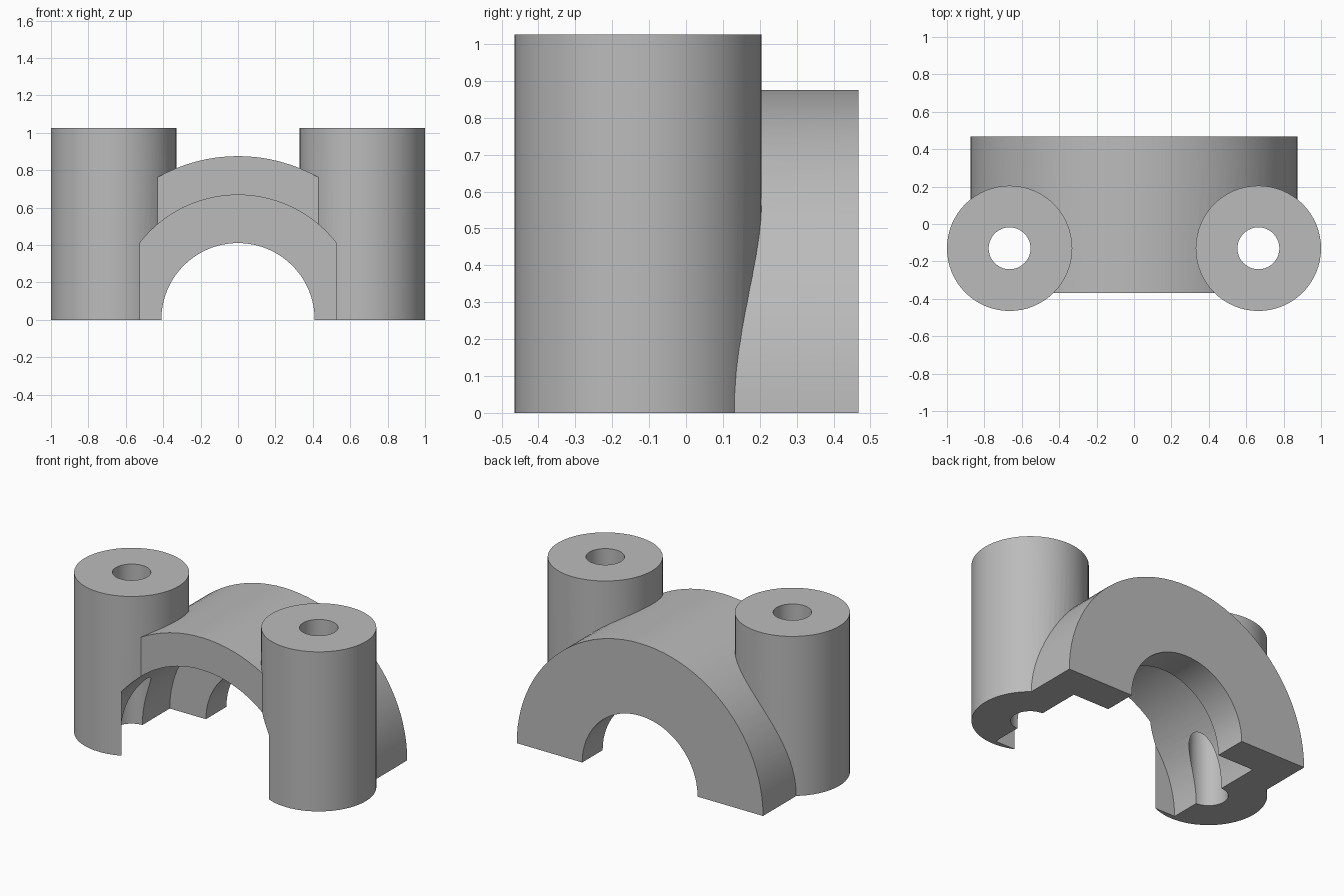
import bpy
import math

cube = bpy.data.objects.get("Cube")
if cube:
    bpy.data.objects.remove(cube, do_unlink=True)

grey = bpy.data.materials.new("plain grey")
grey.use_nodes = True
colour = (0.5, 0.5, 0.5, 1.0)
grey.diffuse_color = colour
grey.node_tree.nodes["Principled BSDF"].inputs["Base Color"].default_value = colour


def finish(name):
    obj = bpy.context.object
    obj.name = name
    obj.data.materials.append(grey)
    return obj


def barrel(name, radius, y0, y1):
    """Cylinder lying along y, centred on the ground line."""
    bpy.ops.mesh.primitive_cylinder_add(
        vertices=96, radius=radius, depth=y1 - y0,
        location=(0, (y0 + y1) / 2, 0), rotation=(math.pi / 2, 0, 0))
    return finish(name)


def post(name, radius, x, z1):
    """Upright cylinder on the bolt axis, starting below ground."""
    bpy.ops.mesh.primitive_cylinder_add(
        vertices=64, radius=radius, depth=z1 + 0.2,
        location=(x, -0.13, (z1 - 0.2) / 2))
    return finish(name)


def combine(target, tool, operation):
    mod = target.modifiers.new(tool.name, "BOOLEAN")
    mod.operation = operation
    mod.solver = "EXACT"
    mod.object = tool
    bpy.ops.object.select_all(action="DESELECT")
    bpy.context.view_layer.objects.active = target
    target.select_set(True)
    bpy.ops.object.modifier_apply(modifier=mod.name)
    bpy.data.objects.remove(tool, do_unlink=True)


# Arched body with a bolt boss on each side
cap = barrel("bearing_cap", 0.875, -0.37, 0.468)
for side in (-1, 1):
    combine(cap, post("bolt_boss", 0.335, side * 0.665, 1.025), "UNION")

# Shaft bore in the back wall, and the wide recess open to the front
combine(cap, barrel("shaft_bore", 0.41, 0.0, 0.7), "DIFFERENCE")
combine(cap, barrel("wide_recess", 0.667, -0.434, 0.26), "DIFFERENCE")

# Bolt holes
for side in (-1, 1):
    combine(cap, post("bolt_hole", 0.112, side * 0.665, 1.3), "DIFFERENCE")

# Flat underside
bpy.ops.mesh.primitive_cube_add(size=3, location=(0, 0, -1.5))
combine(cap, finish("ground_trim"), "DIFFERENCE")

bpy.ops.object.select_all(action="DESELECT")
bpy.context.view_layer.objects.active = cap
cap.select_set(True)
bpy.ops.object.transform_apply(location=True, rotation=True, scale=True)
bpy.ops.object.shade_smooth_by_angle(angle=math.radians(30))
